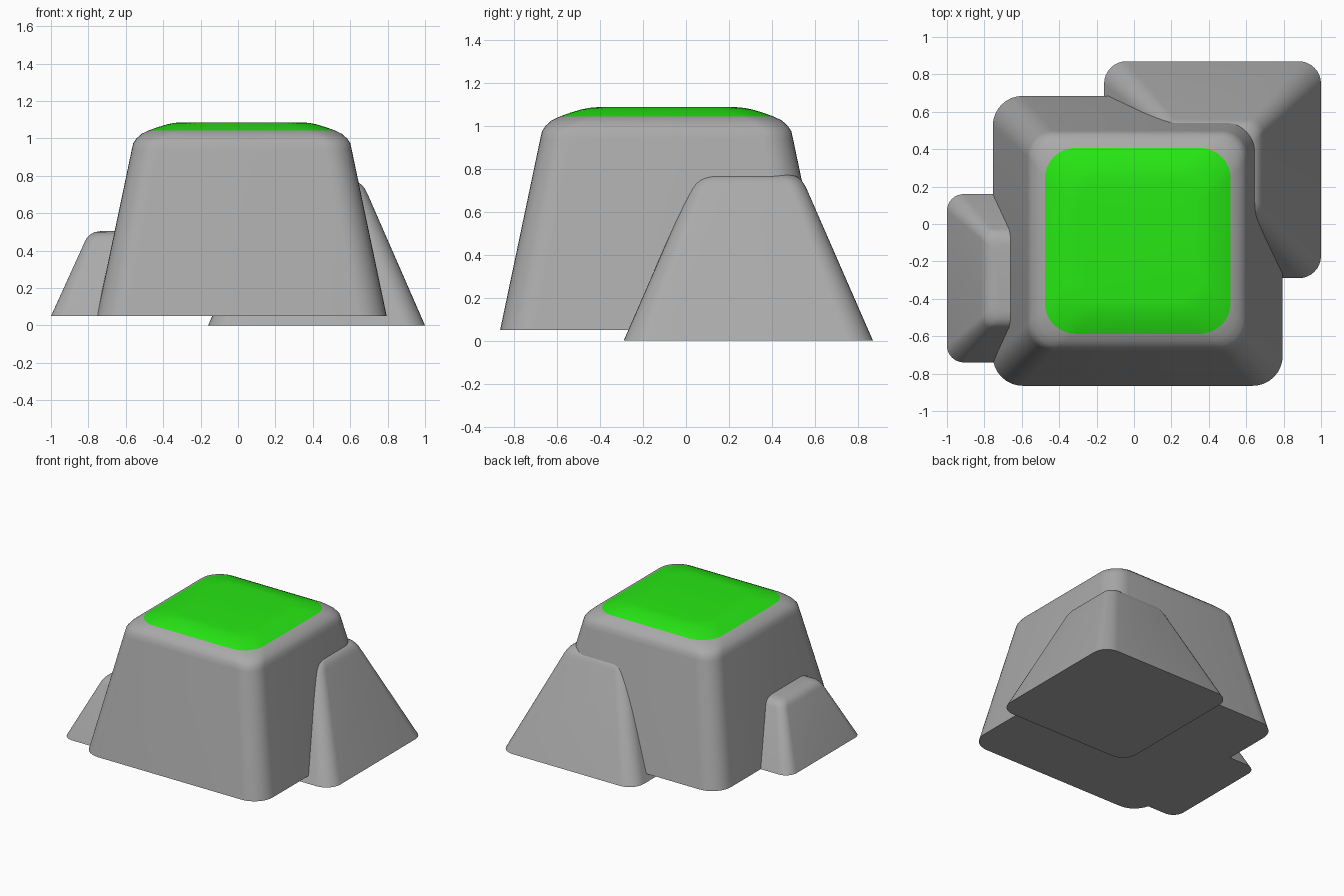
import bpy
import bmesh
from math import cos, sin, pi

cube = bpy.data.objects.get("Cube")
if cube:
    bpy.data.objects.remove(cube, do_unlink=True)


def make_material(name, colour):
    mat = bpy.data.materials.new(name)
    mat.use_nodes = True
    mat.diffuse_color = colour
    mat.node_tree.nodes["Principled BSDF"].inputs["Base Color"].default_value = colour
    return mat


stone = make_material("stone grey", (0.4, 0.4, 0.4, 1))
grass = make_material("grass green", (0.02, 0.8, 0.007, 1))
SEGMENTS = 8


def rounded_square(half, radius):
    """Outline of a square with rounded corners, counter-clockwise."""
    points = []
    for corner in range(4):
        for step in range(SEGMENTS + 1):
            a = (corner + step / SEGMENTS) * pi / 2
            sx = 1 if corner in (0, 3) else -1
            sy = 1 if corner in (0, 1) else -1
            points.append((sx * (half - radius) + radius * cos(a),
                           sy * (half - radius) + radius * sin(a)))
    return points


def make_block(name, centre, profile, grass_height=None):
    """Loft rounded squares through (half width, corner radius, height) rings."""
    bm = bmesh.new()
    rings = [[bm.verts.new((centre[0] + x, centre[1] + y, z))
              for x, y in rounded_square(half, radius)]
             for half, radius, z in profile]
    for low, high in zip(rings, rings[1:]):
        n = len(low)
        for i in range(n):
            j = (i + 1) % n
            bm.faces.new((low[i], low[j], high[j], high[i]))
    bm.faces.new(rings[0][::-1])
    bm.faces.new(rings[-1])

    # Grass covers everything above the given height
    if grass_height is not None:
        for face in bm.faces:
            if face.calc_center_median().z > grass_height:
                face.material_index = 1

    mesh = bpy.data.meshes.new(name)
    bm.to_mesh(mesh)
    bm.free()
    mesh.materials.append(stone)
    if grass_height is not None:
        mesh.materials.append(grass)
    obj = bpy.data.objects.new(name, mesh)
    bpy.context.collection.objects.link(obj)
    bpy.ops.object.select_all(action="DESELECT")
    obj.select_set(True)
    bpy.context.view_layer.objects.active = obj
    bpy.ops.object.shade_smooth_by_angle()
    return obj


# Large central rock with a grassy top
make_block("main_rock", (0.02, -0.09), [
    (0.775, 0.16, 0.05), (0.588, 0.14, 0.94), (0.58, 0.14, 0.975),
    (0.563, 0.145, 1.0), (0.535, 0.155, 1.025), (0.497, 0.165, 1.043),
    (0.45, 0.16, 1.06), (0.4, 0.15, 1.075), (0.36, 0.14, 1.083),
    (0.325, 0.13, 1.086)], grass_height=1.044)

# Medium rock behind on the left
make_block("medium_rock", (0.42, 0.29), [
    (0.58, 0.12, 0), (0.272, 0.075, 0.705), (0.26, 0.075, 0.728),
    (0.246, 0.075, 0.748), (0.225, 0.07, 0.764), (0.195, 0.06, 0.775),
    (0.16, 0.05, 0.78)])

# Small rock on the right side
make_block("small_rock", (-0.55, -0.29), [
    (0.45, 0.09, 0.05), (0.266, 0.06, 0.455), (0.255, 0.06, 0.472),
    (0.24, 0.06, 0.487), (0.215, 0.055, 0.499), (0.18, 0.05, 0.505)])
